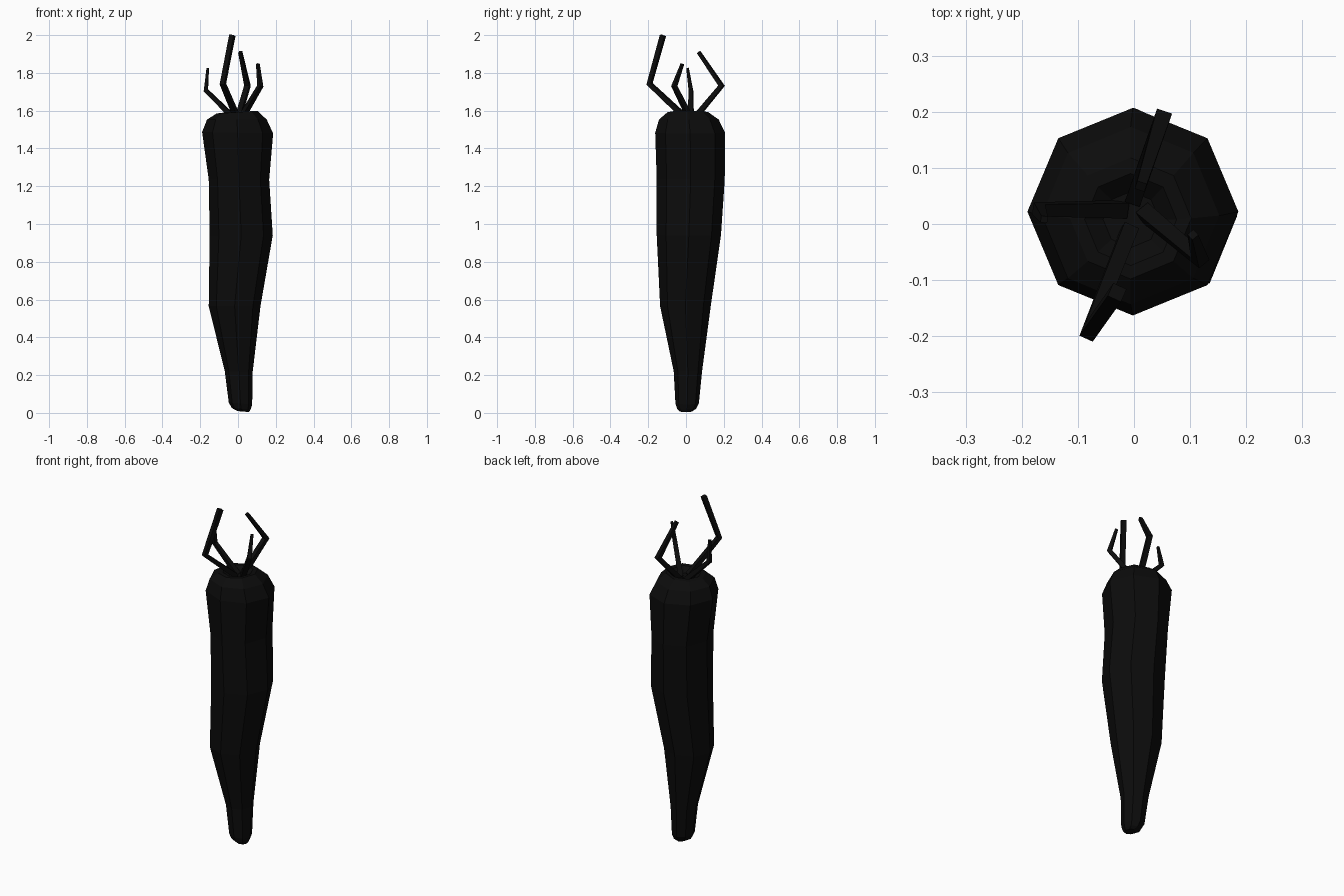
import bpy, bmesh, math
from mathutils import Vector

if "Cube" in bpy.data.objects:
    bpy.data.objects.remove(bpy.data.objects["Cube"])


def material(name, rgb):
    m = bpy.data.materials.new(name)
    m.diffuse_color = (*rgb, 1)
    m.use_nodes = True
    m.node_tree.nodes["Principled BSDF"].inputs["Base Color"].default_value = m.diffuse_color
    return m


BLACK = material("charcoal black", (0.0035, 0.0035, 0.0035))


def finish(bm, name):
    bmesh.ops.recalc_face_normals(bm, faces=bm.faces)
    me = bpy.data.meshes.new(name)
    bm.to_mesh(me)
    bm.free()
    me.materials.append(BLACK)
    ob = bpy.data.objects.new(name, me)
    bpy.context.collection.objects.link(ob)
    return ob


def skin(bm, rings):
    """Bridge successive vertex rings and cap both ends."""
    n = len(rings[0])
    for a, b in zip(rings, rings[1:]):
        for i in range(n):
            j = (i + 1) % n
            bm.faces.new((a[i], a[j], b[j], b[i]))
    bm.faces.new(rings[0][::-1])
    bm.faces.new(rings[-1])


# Root: wobbly octagonal rings (z, centre x, centre y, radius x, radius y, tilt)
ROOT = [
    (0.007, 0.028, 0.000, 0.030, 0.032, -0.08),
    (0.022, 0.017, 0.003, 0.050, 0.050, -0.08),
    (0.050, 0.013, 0.006, 0.062, 0.062, -0.08),
    (0.220, 0.004, 0.010, 0.074, 0.075, 0.00),
    (0.565, -0.018, -0.003, 0.137, 0.134, 0.00),
    (0.940, 0.017, 0.015, 0.167, 0.170, 0.00),
    (1.235, 0.005, 0.025, 0.160, 0.180, 0.00),
    (1.483, -0.002, 0.022, 0.188, 0.185, -0.02),
    (1.553, -0.006, 0.015, 0.158, 0.158, 0.00),
    (1.592, -0.006, 0.010, 0.108, 0.108, 0.07),
    (1.592, -0.006, 0.008, 0.082, 0.082, 0.04),
    (1.565, -0.005, 0.008, 0.050, 0.050, 0.00),
]
bm = bmesh.new()
rings = []
for z, cx, cy, rx, ry, tilt in ROOT:
    ring = []
    for k in range(8):
        a = k * math.pi / 4
        dx = rx * math.cos(a)
        ring.append(bm.verts.new((cx + dx, cy + ry * math.sin(a), z + tilt * dx)))
    rings.append(ring)
skin(bm, rings)
finish(bm, "carrot_root")


# Stalks: bent square rods along three points, with a half width at each
def stalk(name, pts, widths):
    pts = [Vector(p) for p in pts]
    d0, d1 = (pts[1] - pts[0]).normalized(), (pts[2] - pts[1]).normalized()
    side = d0.cross(d1).normalized()
    bm = bmesh.new()
    rings = []
    for p, d, w in zip(pts, (d0, (d0 + d1).normalized(), d1), widths):
        n = side.cross(d).normalized()
        rings.append([bm.verts.new(p + side * (w * s) + n * (w * t))
                      for s, t in ((1, 1), (-1, 1), (-1, -1), (1, -1))])
    skin(bm, rings)
    finish(bm, name)


stalk("left_stalk", [(-0.02, 0.026, 1.56), (-0.17, 0.026, 1.708), (-0.16, 0.008, 1.826)],
      (0.014, 0.011, 0.006))
stalk("front_stalk", [(-0.008, -0.01, 1.57), (-0.08, -0.193, 1.742), (-0.03, -0.122, 1.998)],
      (0.014, 0.013, 0.013))
stalk("back_stalk", [(0.0, 0.045, 1.56), (0.05, 0.188, 1.732), (0.012, 0.067, 1.91)],
      (0.014, 0.014, 0.009))
stalk("right_stalk", [(0.02, 0.02, 1.565), (0.118, -0.062, 1.73), (0.105, -0.019, 1.848)],
      (0.014, 0.012, 0.007))
